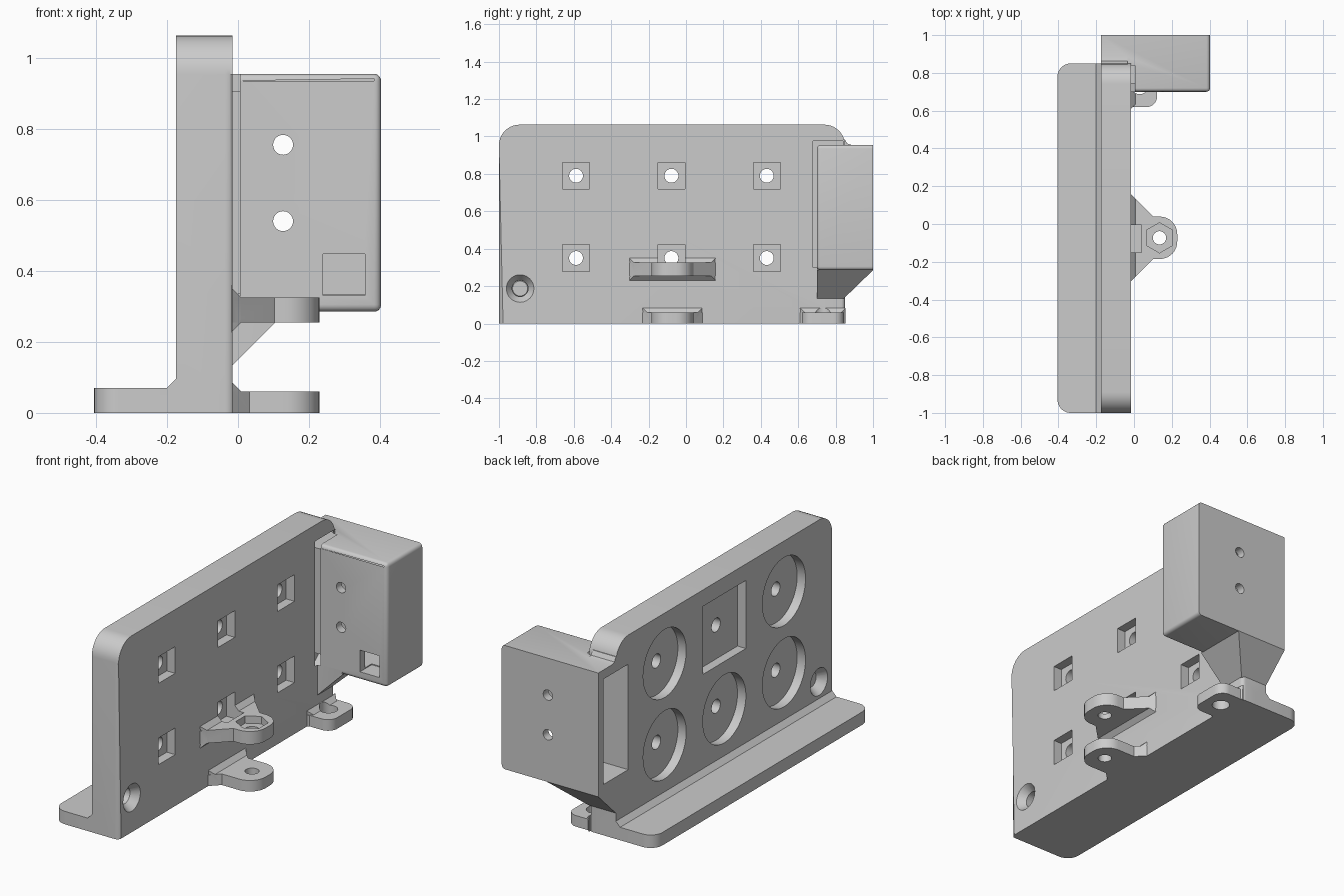
import bpy, bmesh, math
from mathutils import Vector

cube = bpy.data.objects.get("Cube")
if cube:
    bpy.data.objects.remove(cube, do_unlink=True)

grey = bpy.data.materials.new("plain_grey")
grey.use_nodes = True
COLOUR = (0.6, 0.6, 0.6, 1)
grey.diffuse_color = COLOUR
grey.node_tree.nodes["Principled BSDF"].inputs["Base Color"].default_value = COLOUR


def to_object(name, bm):
    bmesh.ops.recalc_face_normals(bm, faces=bm.faces)
    mesh = bpy.data.meshes.new(name)
    bm.to_mesh(mesh)
    bm.free()
    mesh.materials.append(grey)
    ob = bpy.data.objects.new(name, mesh)
    bpy.context.collection.objects.link(ob)
    return ob


def bevel(bm, rule, size):
    """Round every edge whose two ends and midpoint satisfy the rule."""
    edges = [e for e in bm.edges if rule(e.verts[0].co, e.verts[1].co)]
    bmesh.ops.bevel(bm, geom=edges, offset=size, segments=5, profile=0.5, affect='EDGES')


def rounded(corners, steps=10):
    """2D outline from corners given as (a, b) or (a, b, radius)."""
    out = []
    for i, c in enumerate(corners):
        p = Vector(c[:2])
        if len(c) < 3:
            out.append(p)
            continue
        u = (Vector(corners[i - 1][:2]) - p).normalized()
        v = (Vector(corners[(i + 1) % len(corners)][:2]) - p).normalized()
        half = u.angle(v) / 2
        centre = p + (u + v).normalized() * c[2] / math.sin(half)
        t = c[2] / math.tan(half)
        a, b = (p + u * t - centre).normalized(), (p + v * t - centre).normalized()
        out += [centre + a.slerp(b, k / steps) * c[2] for k in range(steps + 1)]
    return out


def prism_mesh(outline, axis, lo, hi):
    place = {'x': lambda a, b, h: (h, a, b), 'y': lambda a, b, h: (a, h, b),
             'z': lambda a, b, h: (a, b, h)}[axis]
    bm = bmesh.new()
    rings = [[bm.verts.new(place(p[0], p[1], h)) for p in outline] for h in (lo, hi)]
    n = len(outline)
    for ring in rings:
        bm.faces.new(ring)
    for i in range(n):
        j = (i + 1) % n
        bm.faces.new((rings[0][i], rings[0][j], rings[1][j], rings[1][i]))
    return bm


def prism(name, outline, axis, lo, hi):
    return to_object(name, prism_mesh(outline, axis, lo, hi))


def hull(name, points):
    bm = bmesh.new()
    for p in points:
        bm.verts.new(p)
    bmesh.ops.convex_hull(bm, input=bm.verts)
    bmesh.ops.dissolve_limit(bm, angle_limit=0.01, verts=bm.verts, edges=bm.edges)
    return to_object(name, bm)


def rect(a0, a1, b0, b1):
    return [(a0, b0), (a1, b0), (a1, b1), (a0, b1)]


def circle(a, b, r, n=40):
    return [(a + r * math.cos(math.tau * i / n), b + r * math.sin(math.tau * i / n)) for i in range(n)]


def combine(target, others, operation):
    """Apply booleans and discard the helper objects."""
    for other in others:
        other.hide_render = True
        mod = target.modifiers.new("bool", 'BOOLEAN')
        mod.operation, mod.solver, mod.object = operation, 'EXACT', other
        graph = bpy.context.evaluated_depsgraph_get()
        mesh = bpy.data.meshes.new_from_object(target.evaluated_get(graph))
        target.modifiers.clear()
        target.data = mesh
        bpy.data.objects.remove(other, do_unlink=True)


BACK, FACE = -0.175, -0.015          # the two sides of the upright plate
Y0, Y1, TOP = -1.0, 0.85, 1.063

# Upright plate with rounded top corners and a softened outer rim
bm = prism_mesh(rounded([(Y0, 0), (Y1, 0), (Y1, TOP, 0.11), (Y0, TOP, 0.11)]), 'x', BACK, FACE)
bevel(bm, lambda a, b: min(a.x, b.x) > FACE - 0.001 and a.z + b.z > 0.001, 0.022)
plate = to_object("back_plate", bm)

# Base flange, its chamfer, the hollow housing and its sloped support
flange = prism("base_flange", rounded([(-0.405, Y0, 0.07), (-0.1, Y0), (-0.1, Y1), (-0.405, Y1, 0.07)]), 'z', 0, 0.07)
chamfer = prism("flange_chamfer", [(-0.201, 0.06), (-0.201, 0.07), (BACK, 0.096), (-0.15, 0.096), (-0.15, 0.06)],
                'y', Y0, Y1)
bm = prism_mesh(rect(BACK, 0.403, 0.285, 0.955), 'y', 0.70, 1.0)
bevel(bm, lambda a, b: max(a.x, b.x) > BACK + 0.001 and min(a.y, b.y) < 0.99, 0.02)
housing = to_object("housing", bm)
support = hull("housing_support",
               [(x, y, 0.31) for x in (BACK, 0.13) for y in (0.70, 1.0)]
               + [(x, y, 0.285) for x in (BACK, 0.135) for y in (0.70, 1.0)]
               + [(x, y, 0.135) for x in (BACK, FACE) for y in (0.70, 0.845)])
collar = hull("housing_collar",
              [(x, y, z) for x in (-0.05, FACE) for y in (0.68, 0.84) for z in (0.3, 0.975)]
              + [(0.005, y, z) for y in (0.70, 0.84) for z in (0.3, 0.954)])
blend = prism("corner_blend", [(0.83, 0.94), (0.885, 0.94), (0.885, 0.955), (0.862, 0.962), (0.849, 0.985), (0.83, 0.985)],
              'x', BACK, FACE - 0.02)
combine(plate, [flange, chamfer, housing, support, collar, blend], 'UNION')

# Openings: housing cavity, window and screw holes
cuts = [prism("cavity", rect(0.745, 0.955, 0.335, 0.905), 'x', -0.3, 0.36),
        prism("window", rect(0.24, 0.357, 0.33, 0.447), 'y', 0.6, 0.8)]
cuts += [prism("housing_hole", circle(0.127, z, 0.028), 'y', 0.6, 1.1) for z in (0.755, 0.54)]

# Six magnet pockets on the back, each with a hole and a square recess in front
for y in (-0.588, -0.078, 0.432):
    for z in (0.79, 0.35):
        square = y == -0.078 and z == 0.79
        shape = rect(y - 0.184, y + 0.184, z - 0.184, z + 0.184) if square else circle(y, z, 0.184, 64)
        cuts.append(prism("back_pocket", shape, 'x', -0.3, BACK + 0.05))
        cuts.append(prism("pocket_hole", circle(y, z, 0.037), 'x', -0.15, -0.03))
        cuts.append(prism("front_recess", rect(y - 0.072, y + 0.072, z - 0.072, z + 0.072), 'x', FACE - 0.05, 0.04))

# Mounting hole countersunk on both sides
cuts.append(prism("mount_hole", circle(-0.887, 0.187, 0.043), 'x', -0.3, 0.1))
for side, inward in ((FACE, -1), (BACK, 1)):
    cuts.append(hull("countersink", [(x, a, b) for x, r in ((side - inward * 0.01, 0.081), (side + inward * 0.045, 0.04))
                                     for a, b in circle(-0.887, 0.187, r)]))
combine(plate, cuts, 'DIFFERENCE')


# Hinge tabs: flared root, rounded tip, chamfer along the plate
ROOT = -0.02


def hinge_tab(name, mid, root_w, tip_w, tip_x, radius, lo, hi, fillets):
    neck = FACE + root_w - tip_w
    tab = prism(name, rounded([(ROOT, mid - root_w), (FACE, mid - root_w), (neck, mid - tip_w),
                               (tip_x, mid - tip_w, radius), (tip_x, mid + tip_w, radius),
                               (neck, mid + tip_w), (FACE, mid + root_w), (ROOT, mid + root_w)]), 'z', lo, hi)
    c = 0.024
    for z, up in fillets:
        wedge = hull("tab_fillet", [(x, mid + s * w, h) for s in (-1, 1) for x, w, h in (
            (ROOT, root_w, z - up * 0.01), (ROOT, root_w, z + up * c), (FACE, root_w, z + up * c),
            (FACE + c, root_w - c, z), (FACE + c, root_w - c, z - up * 0.01))])
        combine(tab, [wedge], 'UNION')
    return tab


upper = hinge_tab("upper_hinge_tab", -0.073, 0.23, 0.112, 0.229, 0.092, 0.255, 0.325, ((0.325, 1), (0.255, -1)))
lower = hinge_tab("lower_hinge_tab", -0.073, 0.16, 0.112, 0.229, 0.092, 0, 0.06, ((0.06, 1),))
side = hinge_tab("side_tab", 0.732, 0.122, 0.113, 0.122, 0.055, 0, 0.06, ((0.06, 1),))

for tab in (upper, lower):
    combine(tab, [prism("pin_hole", circle(0.135, -0.073, 0.035), 'z', -0.1, 0.5)], 'DIFFERENCE')
hexagon = [(b - 0 + 0.135, a - 0.073) for a, b in circle(0, 0, 0.08, 6)]
hexagon = [(0.135 + 0.08 * math.sin(math.tau * i / 6), -0.073 + 0.08 * math.cos(math.tau * i / 6)) for i in range(6)]
combine(upper, [prism("nut_recess", hexagon, 'z', 0.285, 0.4),
                prism("recess_clearance", rect(-0.15, -0.006, 0.278, 0.422), 'x', -0.1, 0.04)], 'DIFFERENCE')
combine(side, [prism("side_hole", circle(0.03, 0.732, 0.045), 'z', -0.1, 0.2)], 'DIFFERENCE')

# Smooth the curves, keep the edges crisp
for ob in (plate, upper, lower, side):
    bpy.ops.object.select_all(action='DESELECT')
    ob.select_set(True)
    bpy.context.view_layer.objects.active = ob
    bpy.ops.object.shade_smooth_by_angle(angle=math.radians(30))
